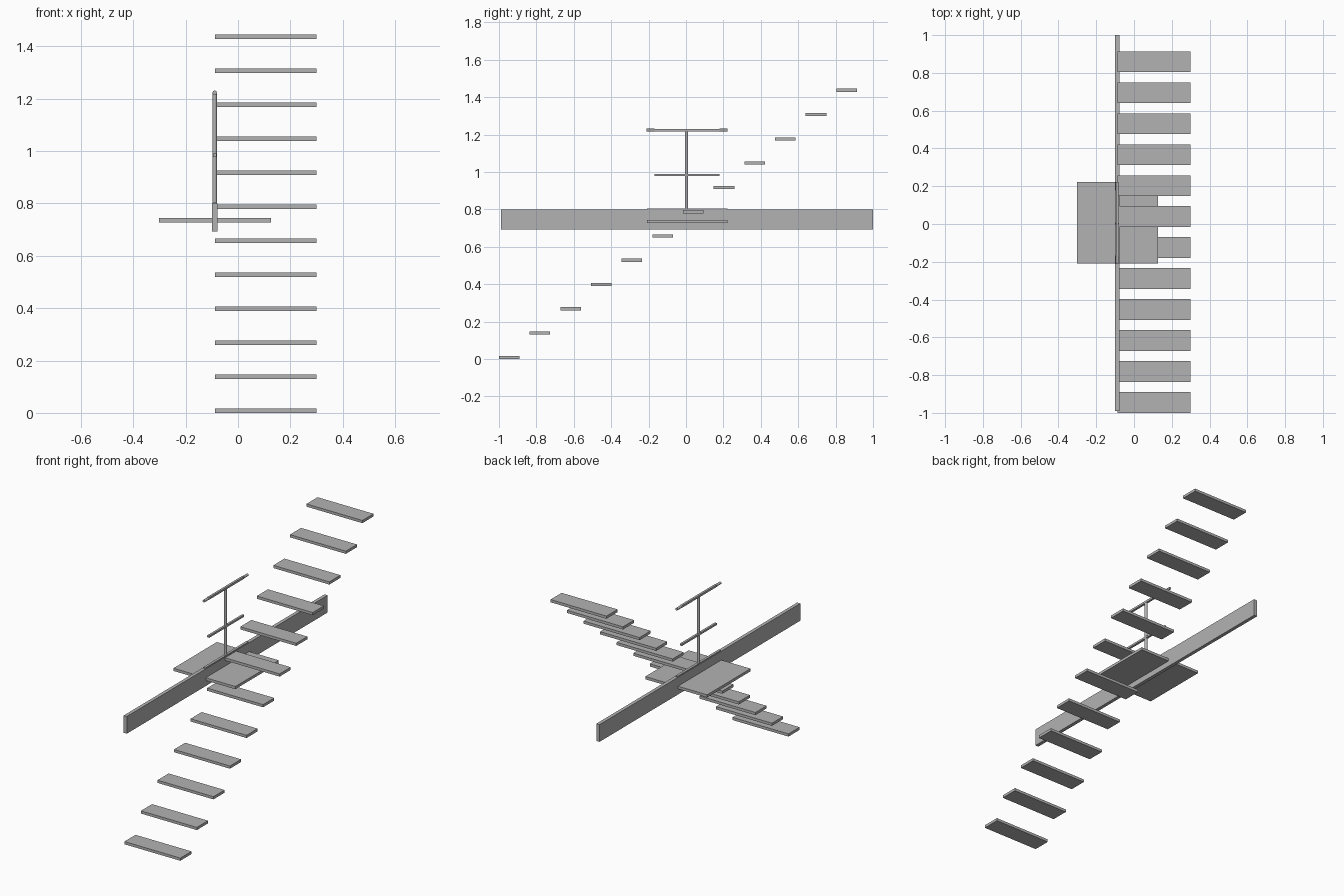
import bpy
from math import pi

cube = bpy.data.objects.get("Cube")
if cube:
    bpy.data.objects.remove(cube, do_unlink=True)

GREY = (0.45, 0.45, 0.45, 1)
mat = bpy.data.materials.new("plain grey")
mat.use_nodes = True
mat.diffuse_color = GREY
mat.node_tree.nodes["Principled BSDF"].inputs["Base Color"].default_value = GREY


def box(name, x, y, z):
    """Box spanning the (low, high) pairs on each axis."""
    spans = (x, y, z)
    bpy.ops.mesh.primitive_cube_add(size=1, location=[(a + b) / 2 for a, b in spans])
    ob = bpy.context.object
    ob.name = name
    ob.scale = [b - a for a, b in spans]
    bpy.ops.object.transform_apply(location=False, rotation=False, scale=True)
    ob.data.materials.append(mat)
    return ob


def rod(name, radius, length, centre, along_y=False):
    """Round bar, upright or lying along y."""
    bpy.ops.mesh.primitive_cylinder_add(
        vertices=16, radius=radius, depth=length, location=centre,
        rotation=(pi / 2 if along_y else 0, 0, 0))
    ob = bpy.context.object
    ob.name = name
    ob.data.materials.append(mat)
    bpy.ops.object.shade_smooth_by_angle()
    return ob


# Floating stair treads
STEPS = 12
for i in range(STEPS):
    y = -1 + i * 0.164
    z = i * 0.1298
    box(f"tread_{i + 1}", (-0.088, 0.3), (y, y + 0.11), (z, z + 0.017))

# Long beam and the platform passing through it
MID = -0.089
box("beam", (-0.1, -0.078), (-0.99, 1), (0.692, 0.8))
box("platform", (-0.302, 0.127), (-0.208, 0.222), (0.727, 0.744))

# Post with its base strip and cross bars
box("base_strip", (-0.097, -0.081), (-0.208, 0.222), (0.797, 0.805))
rod("post", 0.009, 0.42, (MID, 0.003, 1.01))
box("middle_bar", (-0.096, -0.082), (-0.168, 0.178), (0.978, 0.99))
box("top_bar", (-0.096, -0.082), (-0.17, 0.18), (1.217, 1.23))
for side, y in (("front", -0.19), ("back", 0.2)):
    rod(f"{side}_grip", 0.008, 0.044, (MID, y, 1.223), along_y=True)
